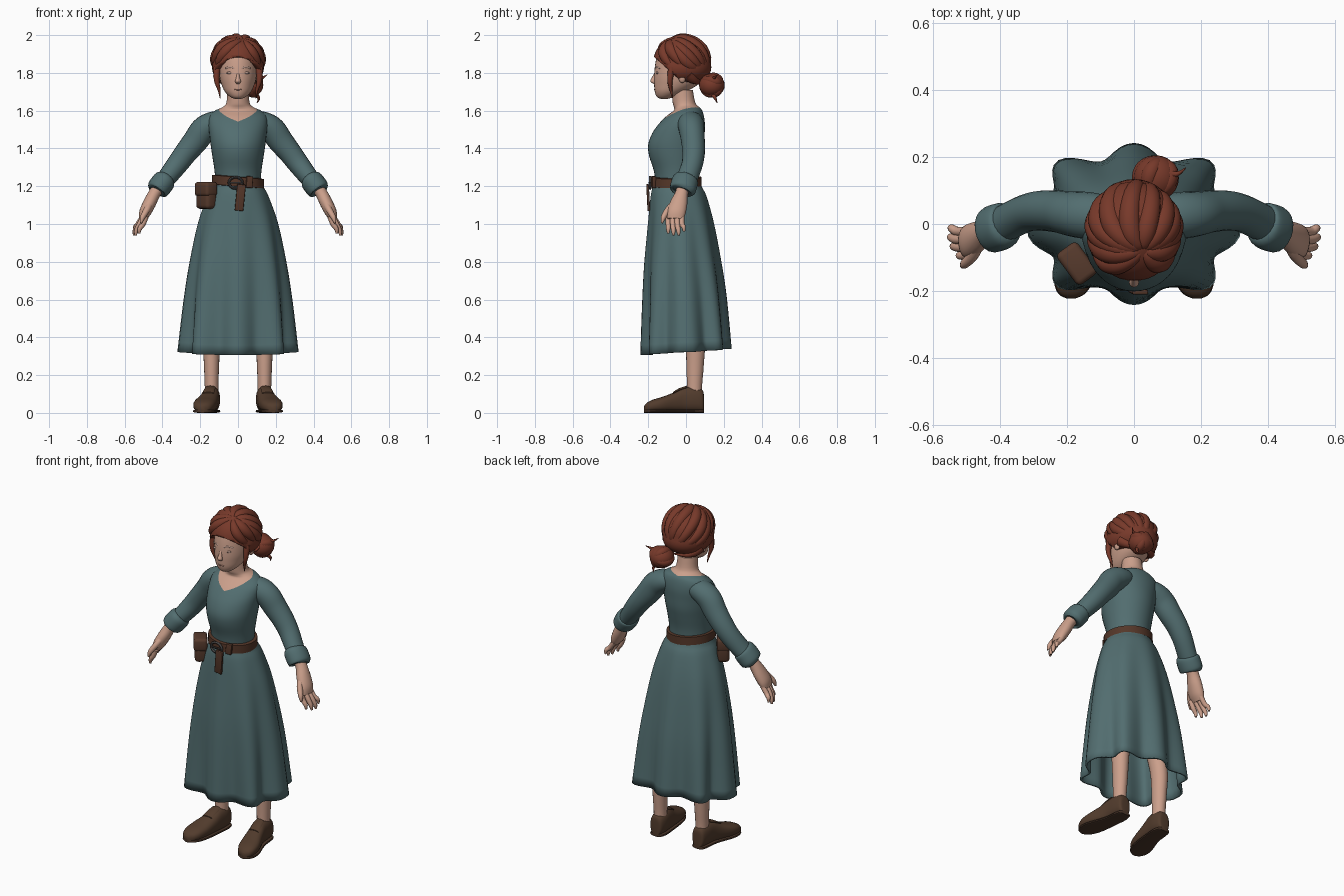
import bpy, bmesh, math
from mathutils import Vector

old = bpy.data.objects.get("Cube")
if old:
    bpy.data.objects.remove(old, do_unlink=True)

X, Y, Z = Vector((1, 0, 0)), Vector((0, 1, 0)), Vector((0, 0, 1))
FLAT = (X, Y)
made = []


def material(name, r, g, b):
    m = bpy.data.materials.new(name)
    m.use_nodes = True
    m.diffuse_color = (r, g, b, 1)
    bsdf = m.node_tree.nodes["Principled BSDF"]
    bsdf.inputs["Base Color"].default_value = (r, g, b, 1)
    bsdf.inputs["Roughness"].default_value = 0.8
    return m


skin = material("skin", 0.60, 0.35, 0.26)
cloth = material("teal cloth", 0.085, 0.155, 0.162)
hair = material("auburn hair", 0.185, 0.041, 0.023)
leather = material("belt leather", 0.09, 0.038, 0.022)
pouch_mat = material("pouch leather", 0.095, 0.043, 0.026)
shoe_mat = material("shoe leather", 0.085, 0.045, 0.026)
sole_mat = material("dark sole", 0.068, 0.036, 0.022)
metal = material("dark metal", 0.06, 0.058, 0.058)
lip = material("lips", 0.50, 0.25, 0.19)
eye_mat = material("eyelid", 0.43, 0.28, 0.23)


def finish(bm, name, *mats):
    bmesh.ops.recalc_face_normals(bm, faces=bm.faces)
    me = bpy.data.meshes.new(name)
    bm.to_mesh(me)
    bm.free()
    ob = bpy.data.objects.new(name, me)
    bpy.context.collection.objects.link(ob)
    for m in mats:
        me.materials.append(m)
    made.append(ob)
    return ob


def smooth(keys, sub):
    """Catmull-Rom interpolation of key tuples."""
    k = [keys[0]] + list(keys) + [keys[-1]]
    out = []
    for i in range(1, len(k) - 2):
        for j in range(sub):
            t = j / sub
            out.append([0.5 * (2 * b + (c - a) * t + (2*a - 5*b + 4*c - d) * t*t
                        + (3*b - a - 3*c + d) * t**3)
                        for a, b, c, d in zip(k[i-1], k[i], k[i+1], k[i+2])])
    return out + [list(keys[-1])]


def power(v, e):
    return math.copysign(abs(v) ** e, v)


def bridge(rings, caps=True):
    bm = bmesh.new()
    vs = [[bm.verts.new(p) for p in ring] for ring in rings]
    n = len(vs[0])
    for a, b in zip(vs, vs[1:]):
        for i in range(n):
            bm.faces.new((a[i], a[(i+1) % n], b[(i+1) % n], b[i]))
    if caps:
        bm.faces.new(vs[0])
        bm.faces.new(vs[-1])
    return bm


def sweep(keys, frame=None, n=20, sub=4, e=1, ref=Y):
    """Elliptical sections (x, y, z, a, b) along a path or in a fixed frame."""
    ks = smooth(keys, sub)
    pts = [Vector(k[:3]) for k in ks]
    rings, u = [], None
    for i, k in enumerate(ks):
        if frame:
            u, v = frame
        else:
            t = (pts[min(i+1, len(pts)-1)] - pts[max(i-1, 0)]).normalized()
            u = t.cross(ref) if u is None else u - t * u.dot(t)
            u.normalize()
            v = u.cross(t)
        angs = [2 * math.pi * j / n for j in range(n)]
        rings.append([pts[i] + u * max(k[3], .001) * power(math.cos(q), e)
                      + v * max(k[4], .001) * power(math.sin(q), e) for q in angs])
    return bridge(rings)


def ball(name, c, r, mat, seg=24):
    bm = bmesh.new()
    bmesh.ops.create_uvsphere(bm, u_segments=seg, v_segments=seg // 2, radius=1)
    for v in bm.verts:
        v.co = Vector([c[i] + r[i] * v.co[i] for i in range(3)])
    return finish(bm, name, mat)


def box(name, c, size, mat, rot=(0, 0, 0), bevel=0.01):
    bm = bmesh.new()
    bmesh.ops.create_cube(bm, size=1)
    for v in bm.verts:
        v.co = Vector([v.co[i] * size[i] for i in range(3)])
    bmesh.ops.bevel(bm, geom=bm.edges[:], offset=bevel, segments=3, profile=0.5, affect='EDGES')
    ob = finish(bm, name, mat)
    ob.location, ob.rotation_euler = c, rot
    return ob


# Bodice and neck in one skin, split along a shallow V neckline
bm = sweep([(0, -.045, 1.19, .118, .112), (0, -.05, 1.28, .124, .12), (0, -.055, 1.36, .136, .14),
            (0, -.052, 1.42, .145, .148), (0, -.04, 1.48, .152, .139), (0, -.022, 1.53, .157, .122),
            (0, -.005, 1.57, .152, .10), (0, .01, 1.6, .122, .076), (0, .005, 1.617, .085, .068),
            (0, -.01, 1.64, .062, .06), (0, -.02, 1.71, .056, .056)], FLAT, n=40)
for s in (1, -1):
    bmesh.ops.bisect_plane(bm, geom=bm.verts[:] + bm.edges[:] + bm.faces[:], dist=1e-5,
                           plane_co=(0, -.11, 1.55), plane_no=(-.25 * s, -.33, 1))
for f in bm.faces:
    c = f.calc_center_median()
    f.material_index = int(c.z > 1.55 + .25 * abs(c.x) + .33 * (c.y + .11))
finish(bm, "bodice_and_neck", cloth, skin)

# Skirt with eight folds that deepen toward the hem
profile = smooth([(1.225, .12, -.16, .066), (1.19, .132, -.172, .08), (1.14, .158, -.182, .104),
                  (1.0, .207, -.196, .142), (.8, .25, -.215, .18), (.6, .282, -.226, .21),
                  (.322, .315, -.236, .236)], 4)
rings = []
for z, rx, front, back in profile:
    t = (1.225 - z) / .9
    ring = []
    for j in range(96):
        q = 2 * math.pi * j / 96
        k = 1 - .19 * t * (.5 - .5 * math.cos(8 * q))
        ring.append((rx * k * math.cos(q),
                     (front + back) / 2 + (back - front) / 2 * k * power(math.sin(q), 1 - .3 * t),
                     z + .016 * t * math.sin(q)))
    rings.append(ring)
skirt = finish(bridge(rings, caps=False), "skirt", cloth)
mod = skirt.modifiers.new("thickness", 'SOLIDIFY')
mod.thickness, mod.offset = .012, 0

# Belt, buckle, hanging strap and pouch
belt = sweep([(0, -.05, 1.197, .125, .12), (0, -.05, 1.2, .138, .133),
              (0, -.05, 1.248, .137, .132), (0, -.05, 1.251, .122, .117)], FLAT, n=40, sub=1)
for v in belt.verts:
    v.co.z -= .08 * v.co.x
finish(belt, "belt", leather)
ring = [(-.012 + .036 * math.cos(q), -.19, 1.218 + .03 * math.sin(q), .007, .007)
        for q in [math.pi * i / 8 for i in range(17)]]
finish(sweep(ring, n=8, sub=1), "buckle", metal)
box("buckle_pin", (-.012, -.194, 1.218), (.06, .008, .008), metal, bevel=.002)
box("belt_strap", (.012, -.2, 1.14), (.046, .014, .14), leather, (.05, .1, 0), .004)
box("belt_keeper", (.06, -.172, 1.222), (.035, .02, .062), leather, (0, .08, .25), .004)
box("pouch", (-.168, -.116, 1.145), (.07, .11, .13), pouch_mat, (0, 0, .64), .02)
box("pouch_flap", (-.17, -.118, 1.185), (.076, .117, .075), pouch_mat, (0, 0, .64), .016)

# Head with face
finish(sweep([(0, -.118, 1.661, .012, .012), (0, -.108, 1.672, .04, .045), (0, -.083, 1.70, .069, .082),
              (0, -.052, 1.74, .088, .117), (0, -.04, 1.78, .098, .129), (0, -.03, 1.84, .102, .134),
              (0, -.025, 1.9, .1, .125), (0, -.02, 1.95, .08, .1), (0, -.02, 1.98, .02, .03)],
             FLAT, n=32), "head", skin)
finish(sweep([(0, -.155, 1.805, .007, .01), (0, -.168, 1.775, .01, .013),
              (0, -.174, 1.754, .015, .015), (0, -.16, 1.74, .008, .008)], FLAT, n=12), "nose", skin)
ball("mouth", (0, -.163, 1.712), (.021, .006, .005), lip, 12)
for s, side in ((1, "left"), (-1, "right")):
    ball(side + "_ear", (s * .104, -.02, 1.775), (.013, .02, .028), skin, 16)
    ball(side + "_eye", (s * .042, -.152, 1.80), (.019, .007, .007), eye_mat, 12)
    finish(sweep([(s * x, y, z, .004, .002) for x, y, z in
                  ((.018, -.163, 1.825), (.042, -.156, 1.831), (.068, -.139, 1.824))], n=6),
           side + "_brow", eye_mat)

# Hair cap, fuller at the nape and trimmed along the hairline
HC, HR = Vector((0, -.022, 1.863)), Vector((.132, .15, .13))
bm = bmesh.new()
bmesh.ops.create_uvsphere(bm, u_segments=40, v_segments=24, radius=1)
for v in bm.verts:
    full = 1 + .3 * max(0, -v.co.z)
    v.co = HC + Vector((v.co.x * HR.x * full, v.co.y * HR.y * full, v.co.z * HR.z))
for co, no in (((0, -.03, 1.76), (0, .9, 1)), ((0, 0, 1.752), (0, .15, 1))):
    bmesh.ops.bisect_plane(bm, geom=bm.verts[:] + bm.edges[:] + bm.faces[:],
                           plane_co=co, plane_no=no, clear_inner=True)
cap = finish(bm, "hair_cap", hair)
mod = cap.modifiers.new("thickness", 'SOLIDIFY')
mod.thickness, mod.offset = .03, -1


def lock(name, c, r, start, mid, end, width, depth=.88):
    """Tapered strand curving over an ellipsoid."""
    keys = []
    for i in range(13):
        t = i / 12
        d = Vector(start) * (1-t)**2 + Vector(mid) * 3 * t * (1-t) + Vector(end) * t * t
        d.normalize()
        w = width * (.35 + .65 * math.sin(math.pi * t) ** .6)
        keys.append([c[j] + r[j] * depth * d[j] for j in range(3)] + [w, w])
    finish(sweep(keys, n=12, sub=2, ref=X), name, hair)


def wisp(name, pts, w):
    m = len(pts) - 1
    finish(sweep([(*p, w * (1 - .9 * i / m), w * (1 - .9 * i / m)) for i, p in enumerate(pts)],
                 n=8, ref=X), name, hair)


part = (.22, -.4, .88)
for s, side in ((1, "left"), (-1, "right")):
    # Swept-back locks
    for i in range(4):
        q = math.radians(15 + 27 * i)
        lock(f"{side}_lock_{i}", HC, HR, part, (s * math.sin(q), .02, math.cos(q)),
             (.2 + s * .17 * i, .85, -.5), .033)
    # Nape hair, fringe and loose strands by the ear
    wisp(side + "_nape_lock", [(s * .1, .01, 1.79), (s * .085, .04, 1.765), (s * .05, .07, 1.75),
                               (.02, .085, 1.745)], .034)
    lock(side + "_fringe", HC, HR, part, (s * .6, -.95, .5), (s * .95, -.3, -.35), .03, .9)
    lock(side + "_fringe_upper", HC, HR, part, (s * .75, -.55, .6), (s * .95, .1, -.3), .034, .88)
    wisp(side + "_side_strand", [(s * .112, -.075, 1.83), (s * .113, -.085, 1.76),
                                 (s * .1, -.08, 1.71), (s * .094, -.07, 1.665)], .02)

# Low bun
BC, BR = Vector((.066, .137, 1.735)), Vector((.068, .068, .062))
ball("bun", BC, BR, hair)
for i in range(4):
    q = math.pi * i / 2 + .4
    w = Vector((math.cos(q), .3, math.sin(q)))
    lock(f"bun_strand_{i}", BC, BR, (-.3, -.8, .2), w, (.3, .9, .1), .026, .72)
wisp("bun_wisp_side", [(.1, .15, 1.77), (.13, .15, 1.775), (.155, .168, 1.79)], .014)
wisp("bun_wisp_low", [(.09, .14, 1.69), (.11, .155, 1.665), (.1, .165, 1.64)], .014)

for s, side in ((1, "left"), (-1, "right")):
    def limb(part_name, keys, mat, **kw):
        finish(sweep([(s * k[0], *k[1:]) for k in keys], **kw), f"{side}_{part_name}", mat)

    # Sleeve and rolled cuff
    limb("sleeve", [(.05, .02, 1.545, .04, .05), (.1, .022, 1.54, .058, .066),
                    (.145, .026, 1.525, .066, .07), (.185, .03, 1.495, .07, .067),
                    (.225, .037, 1.44, .067, .063), (.275, .04, 1.378, .061, .06),
                    (.32, .033, 1.318, .057, .056), (.37, .01, 1.253, .051, .056),
                    (.41, -.01, 1.205, .046, .055)], cloth)
    limb("cuff", [(.378, .002, 1.245, .042, .05), (.385, -.002, 1.236, .058, .067),
                  (.405, -.01, 1.21, .062, .071), (.428, -.018, 1.18, .058, .068),
                  (.432, -.02, 1.174, .04, .05)], cloth)
    # Hand with four fingers and a thumb
    limb("hand", [(.40, -.01, 1.22, .034, .036), (.44, -.022, 1.165, .032, .034),
                  (.468, -.038, 1.11, .034, .046), (.493, -.052, 1.06, .031, .05),
                  (.508, -.056, 1.025, .018, .042)], skin)
    for i, name in enumerate(("index", "middle", "ring", "little")):
        y, low, out = -.094 + .024 * i, (.95, .94, .94, .96)[i], (-.022, -.004, .004, .002)[i]
        limb(name + "_finger", [(.498 + out / 2, y, 1.04, .015, .014), (.525 + out, y, 1.0, .014, .014),
                                (.542 + out, y + .003 * i, low + .025, .012, .012),
                                (.546 + out, y + .004 * i, low, .006, .006)], skin, n=10)
    limb("thumb", [(.465, -.058, 1.11, .02, .02), (.482, -.095, 1.075, .017, .017),
                   (.505, -.119, 1.035, .014, .014), (.513, -.127, 1.005, .005, .005)], skin, n=10)

    # Leg, shoe and sole
    limb("leg", [(.14, .045, .06, .036, .04), (.14, .045, .14, .036, .04), (.14, .048, .25, .04, .046),
                 (.138, .048, .4, .047, .053), (.11, .02, .65, .058, .064), (.08, -.01, 1, .06, .07)],
         skin, frame=FLAT)
    outline = [(.141, .095, .016, .075), (.141, .088, .036, .115), (.141, .045, .046, .132),
               (.146, -.01, .047, .13), (.156, -.06, .052, .105), (.172, -.125, .06, .08),
               (.181, -.175, .055, .065), (.186, -.208, .038, .048), (.188, -.222, .012, .03)]
    limb("shoe", [(x, y, h / 2 + .005, a, h / 2) for x, y, a, h in outline], shoe_mat,
         frame=(X, Z), e=.8, n=24)
    limb("sole", [(x, y, .009, a + .002, .009) for x, y, a, h in outline], sole_mat,
         frame=(X, Z), e=.6, n=16)
    limb("shoe_tongue", [(.146, .005, .136, .026, .008), (.151, -.035, .122, .03, .009),
                         (.157, -.07, .104, .03, .006)], shoe_mat, frame=(X, Z), n=12)

# Smooth shading with sharp edges kept
bpy.ops.object.select_all(action='DESELECT')
for ob in made:
    ob.select_set(True)
bpy.context.view_layer.objects.active = made[0]
bpy.ops.object.shade_smooth_by_angle(angle=math.radians(45))
